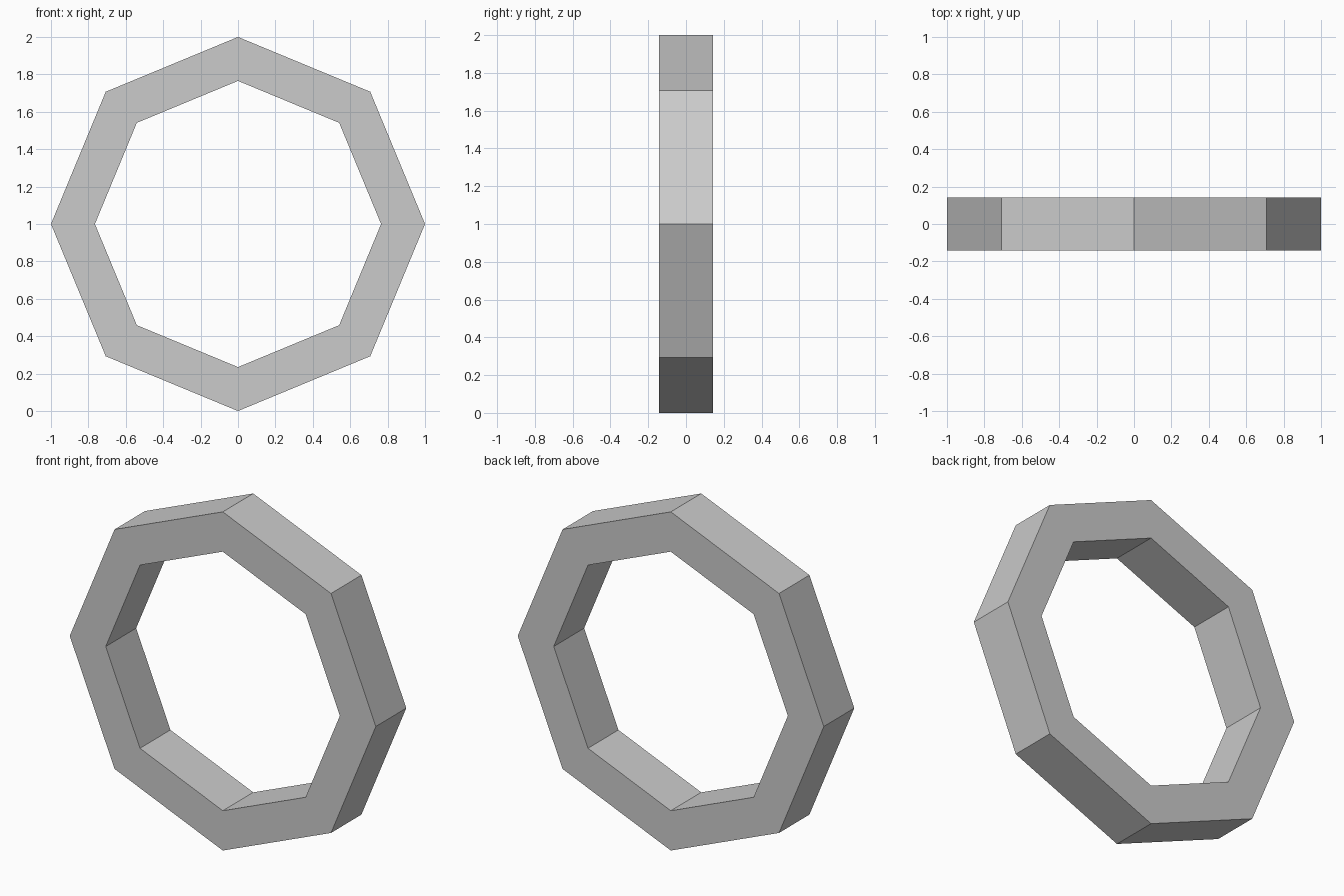
import bpy, bmesh
from math import cos, sin, pi

if "Cube" in bpy.data.objects:
    bpy.data.objects.remove(bpy.data.objects["Cube"])

SIDES = 8
OUTER, INNER, HALF_DEPTH = 1.0, 0.765, 0.142

bm = bmesh.new()


def loop(radius, y):
    """Octagonal loop of vertices standing in the XZ plane."""
    return [bm.verts.new((radius * cos(2 * pi * i / SIDES), y,
                          1 + radius * sin(2 * pi * i / SIDES)))
            for i in range(SIDES)]


# Rectangular cross-section, joined corner to corner around the ring
section = [(OUTER, -HALF_DEPTH), (OUTER, HALF_DEPTH),
           (INNER, HALF_DEPTH), (INNER, -HALF_DEPTH)]
loops = [loop(r, y) for r, y in section]
for k in range(4):
    a, b = loops[k], loops[(k + 1) % 4]
    for i in range(SIDES):
        j = (i + 1) % SIDES
        bm.faces.new((a[i], a[j], b[j], b[i]))
bmesh.ops.recalc_face_normals(bm, faces=bm.faces)

# Octagonal ring
mesh = bpy.data.meshes.new("octagonal_ring")
bm.to_mesh(mesh)
bm.free()
ring = bpy.data.objects.new("octagonal_ring", mesh)
bpy.context.collection.objects.link(ring)
